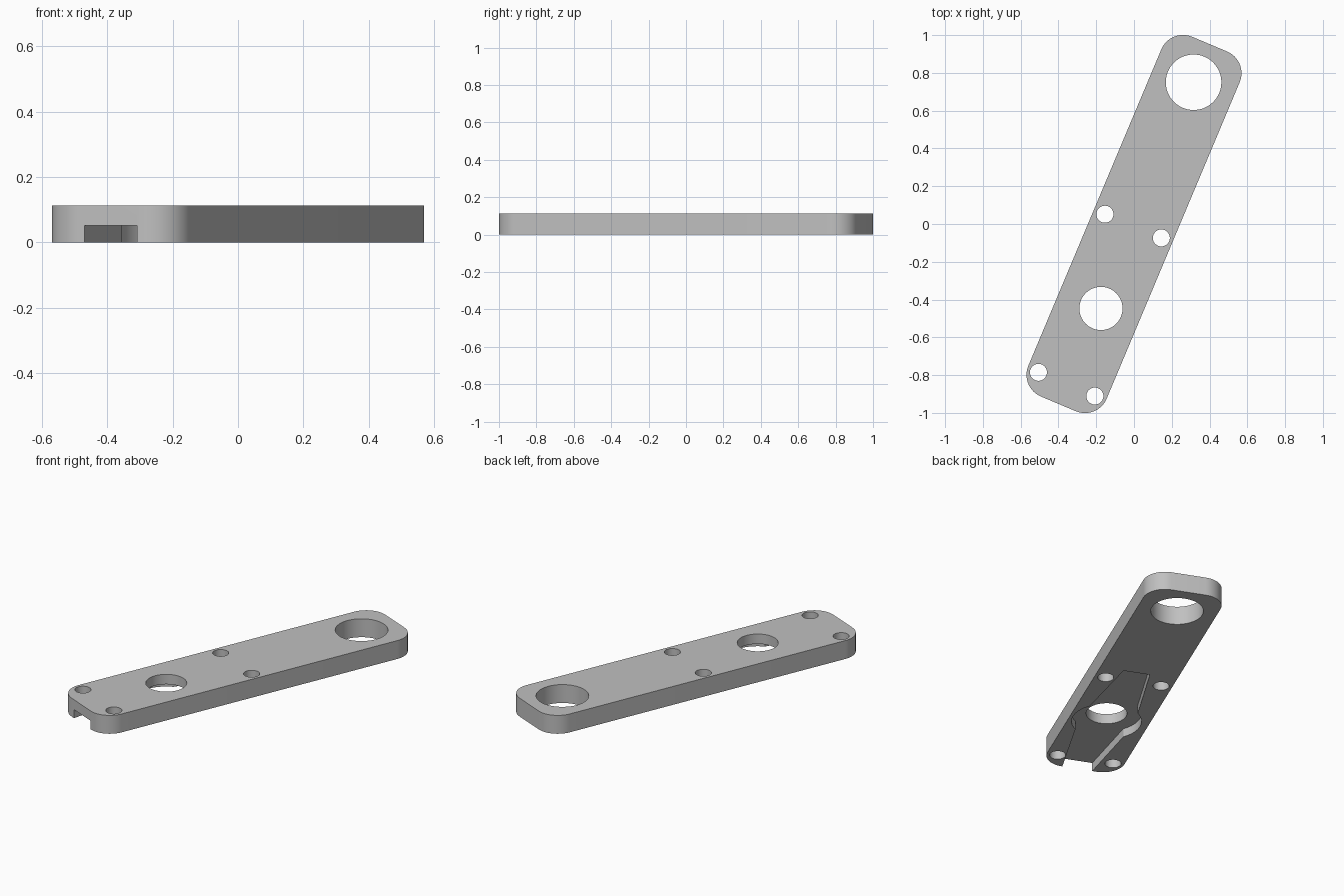
import bpy, bmesh
from math import sin, cos, pi, radians, atan2, hypot
from mathutils import Matrix

cube = bpy.data.objects.get("Cube")
if cube:
    bpy.data.objects.remove(cube, do_unlink=True)

THICK = 0.113
RECESS = 0.052
TURN = Matrix.Rotation(radians(-22.8), 4, "Z")

grey = bpy.data.materials.new("plain_grey")
grey.use_nodes = True
colour = (0.53, 0.53, 0.53, 1)
grey.diffuse_color = colour
grey.node_tree.nodes["Principled BSDF"].inputs["Base Color"].default_value = colour


def arc(cx, cy, r, start, end, steps):
    """Points along a counter-clockwise arc, angles in radians."""
    angles = [start + (end - start) * i / steps for i in range(steps + 1)]
    return [(cx + r * cos(a), cy + r * sin(a)) for a in angles]


def prism(name, outline, z0, z1):
    """Extrude a flat outline upward, turned to the diagonal of the bar."""
    bm = bmesh.new()
    base = bm.faces.new([bm.verts.new((x, y, z0)) for x, y in outline])
    top = bmesh.ops.extrude_face_region(bm, geom=[base])["geom"]
    verts = [g for g in top if isinstance(g, bmesh.types.BMVert)]
    bmesh.ops.translate(bm, verts=verts, vec=(0, 0, z1 - z0))
    bmesh.ops.recalc_face_normals(bm, faces=bm.faces)
    bm.transform(TURN)
    mesh = bpy.data.meshes.new(name)
    bm.to_mesh(mesh)
    bm.free()
    mesh.materials.append(grey)
    obj = bpy.data.objects.new(name, mesh)
    bpy.context.collection.objects.link(obj)
    return obj


# Bar with rounded corners
corner_x, corner_y, corner_r = 0.1, 0.908, 0.125
outline = []
for i, (sx, sy) in enumerate([(1, 1), (-1, 1), (-1, -1), (1, -1)]):
    outline += arc(sx * corner_x, sy * corner_y, corner_r, i * pi / 2, (i + 1) * pi / 2, 16)
bar = prism("mounting_bar", outline, 0, THICK)

# Through holes: two large bores and four screw holes
hub = (0.012, -0.48)
holes = [(0, 0.814, 0.147), (*hub, 0.1143)]
holes += [(side * 0.162, y, 0.045) for y in (-0.012, -0.92) for side in (-1, 1)]
cutters = [prism("hole_cutter", arc(x, y, r, 0, 2 * pi, 64)[:-1], -0.1, THICK + 0.1)
           for x, y, r in holes]

# Underside recess: tapered channel with a round pocket, open at the front end
kink_x, kink_y, end_y = 0.14, 0.136, 0.57
kink = atan2(kink_y, kink_x)
pocket = hypot(kink_x, kink_y)
right_half = [(0.079, -0.62)] + arc(0, 0, pocket, -kink, kink, 24) + [(0.077, end_y)]
left_half = [(-x, y) for x, y in reversed(right_half)]
channel = [(hub[0] + x, hub[1] + y) for x, y in right_half + left_half]
cutters.append(prism("recess_cutter", channel, -0.1, RECESS))

# Cut everything out of the bar and bake the result
for cutter in cutters:
    cutter.hide_render = True
    mod = bar.modifiers.new("cut", "BOOLEAN")
    mod.operation = "DIFFERENCE"
    mod.solver = "EXACT"
    mod.object = cutter
bpy.context.view_layer.update()
graph = bpy.context.evaluated_depsgraph_get()
bar_mesh = bpy.data.meshes.new_from_object(bar.evaluated_get(graph))
bar.modifiers.clear()
bar.data = bar_mesh
for cutter in cutters:
    bpy.data.objects.remove(cutter, do_unlink=True)

# Smooth round walls, crisp edges
bpy.ops.object.select_all(action="DESELECT")
bar.select_set(True)
bpy.context.view_layer.objects.active = bar
bpy.ops.object.shade_smooth_by_angle(angle=radians(30))
